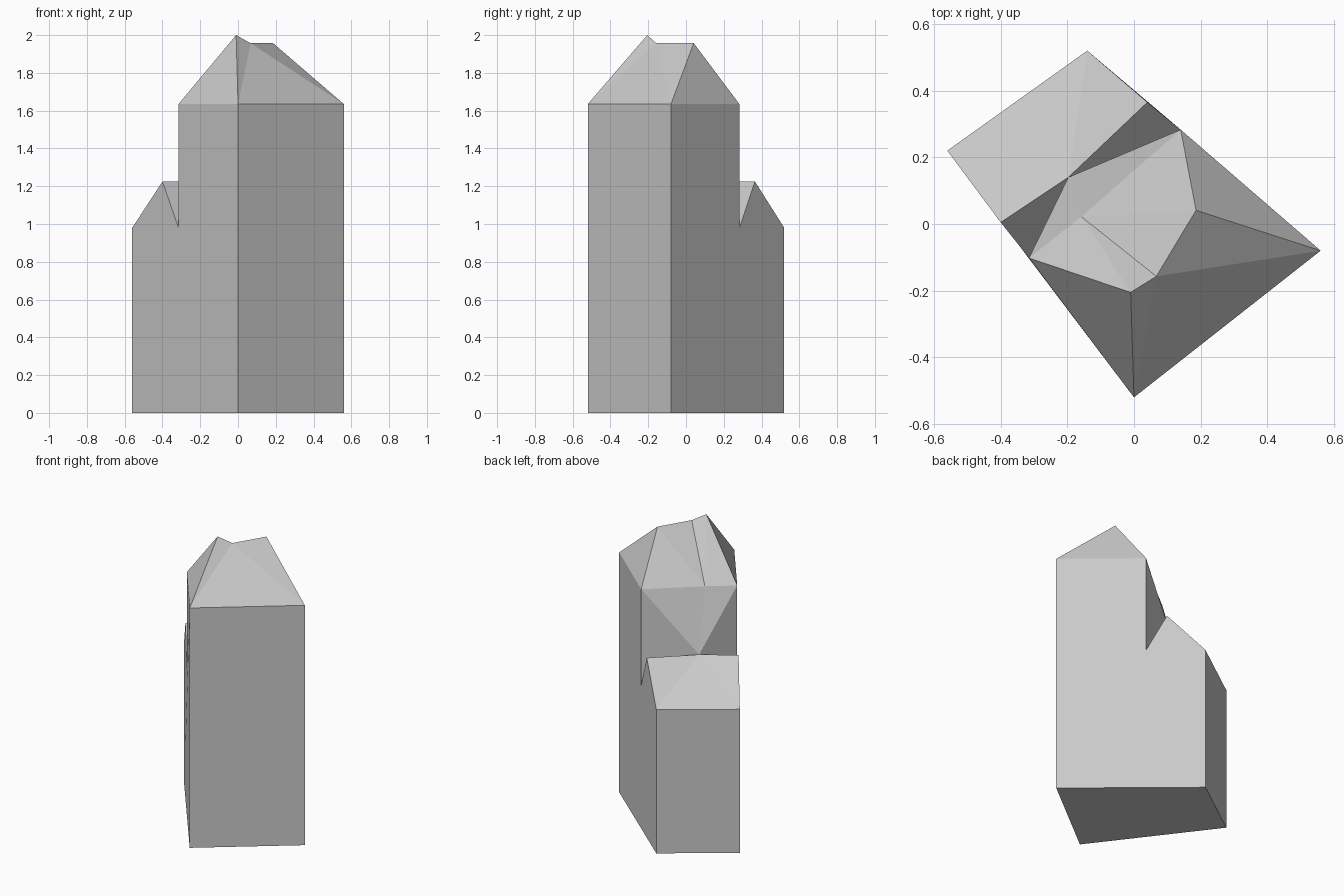
import bpy
import bmesh

if "Cube" in bpy.data.objects:
    bpy.data.objects.remove(bpy.data.objects["Cube"])

# Levels: ground, low eaves, low ridge, tower eaves, tower ridge, peak
GROUND, LOW, RIDGE, EAVE, TOP, PEAK = 0, 0.98, 1.225, 1.635, 1.957, 2.0

# Plan outline: front, right, back and left corners, plus the tower's two rear wall corners
plan = {'A': (0, -0.52), 'B': (0.56, -0.08), 'C': (-0.14, 0.52), 'D': (-0.56, 0.22),
        'E': (0.14, 0.283), 'G': (-0.315, -0.102)}
# Ridge ends, inner corners and roof peaks
tops = {'J': (-0.40, 0.005, RIDGE), 'H': (-0.197, 0.14, RIDGE), 'K': (0.04, 0.365, RIDGE),
        'I': (-0.158, 0.022, EAVE), 'Q': (0.186, 0.041, TOP), 'R': (0.067, -0.157, TOP),
        'P': (-0.01, -0.205, PEAK)}

bm = bmesh.new()
verts = {name: bm.verts.new(co) for name, co in tops.items()}


def level(names, suffix, z):
    """Lift plan corners to one height."""
    for n in names:
        verts[n + suffix] = bm.verts.new((*plan[n], z))


def faces(*loops):
    for loop in loops:
        bm.faces.new([verts[n] for n in loop.split()])


level('ABCD', '0', GROUND)
level('CDEG', '1', LOW)
level('ABEG', '2', EAVE)

# Base and outer walls
faces('A0 B0 C0 D0', 'A0 B0 B2 A2', 'C0 D0 D1 C1',
      'A0 A2 G2 G1 J D1 D0', 'B0 C0 C1 K E1 E2 B2')
# Low rear roof and the notch behind it
faces('C1 D1 H', 'D1 J H', 'C1 H K', 'K E1 H', 'J H G1')
# Tower's rear walls
faces('E1 E2 H', 'E2 I H', 'G2 H I', 'G1 H G2')
# Tower roof
faces('A2 B2 R', 'A2 R P', 'B2 Q R', 'B2 E2 Q', 'E2 Q I', 'Q R I',
      'A2 P G2', 'G2 P I', 'P R I')

bmesh.ops.recalc_face_normals(bm, faces=bm.faces)
mesh = bpy.data.meshes.new("gabled_tower")
bm.to_mesh(mesh)
bm.free()
bpy.context.collection.objects.link(bpy.data.objects.new("gabled_tower", mesh))
